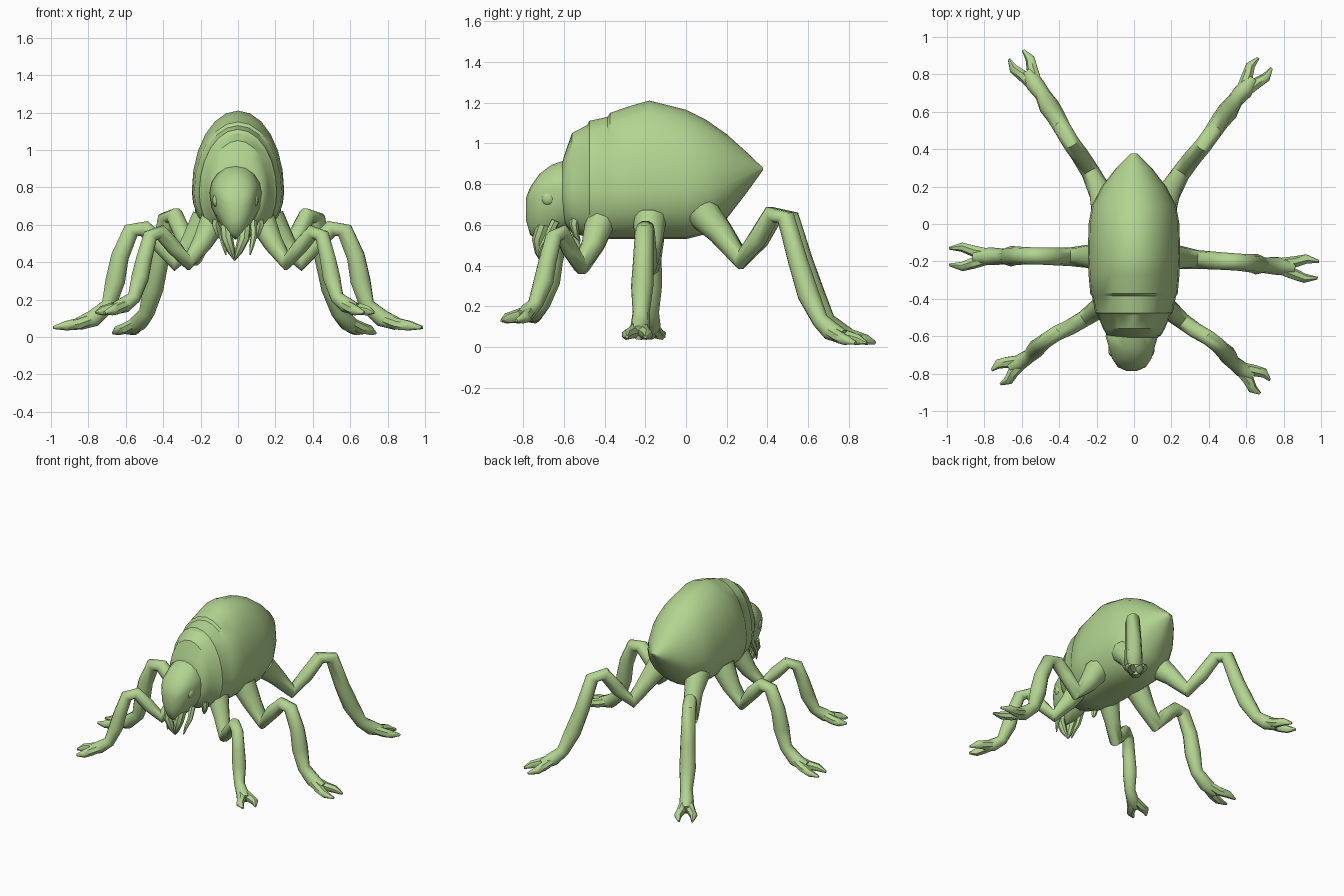
import bpy, bmesh
from math import sin, cos, pi, radians
from mathutils import Vector, Matrix

if "Cube" in bpy.data.objects:
    bpy.data.objects.remove(bpy.data.objects["Cube"])

green = bpy.data.materials.new("green_shell")
green.diffuse_color = (0.45, 0.66, 0.28, 1)
green.use_nodes = True
green.node_tree.nodes["Principled BSDF"].inputs["Base Color"].default_value = green.diffuse_color


def finish(bm, name, angle=35):
    bmesh.ops.recalc_face_normals(bm, faces=bm.faces)
    me = bpy.data.meshes.new(name)
    bm.to_mesh(me)
    bm.free()
    ob = bpy.data.objects.new(name, me)
    bpy.context.collection.objects.link(ob)
    me.materials.append(green)
    bpy.ops.object.select_all(action='DESELECT')
    ob.select_set(True)
    bpy.context.view_layer.objects.active = ob
    bpy.ops.object.shade_smooth_by_angle(angle=radians(angle))
    return ob


def skin(bm, rings):
    loops = [[bm.verts.new(p) for p in r] for r in rings]
    n = len(loops[0])
    for a, b in zip(loops, loops[1:]):
        for i in range(n):
            j = (i + 1) % n
            bm.faces.new((a[i], a[j], b[j], b[i]))
    bm.faces.new(loops[0])
    bm.faces.new(loops[-1])


def egg_ring(y, zb, zm, zt, w, p, cx=0, n=24):
    # cross-section with its widest line at zm; p shapes the lower half
    ring = []
    for i in range(n):
        a = 2 * pi * i / n
        s, c = sin(a), cos(a)
        if c >= 0:
            x, z = w * s, zm + (zt - zm) * c
        else:
            x, z = w * (1 if s > 0 else -1) * abs(s) ** p, zm + (zm - zb) * c
        ring.append((cx + x, y, z))
    return ring


def tube(bm, pts, radii, n=8):
    pts = [Vector(p) for p in pts]
    d = pts[-1] - pts[0]
    side = Vector((-d.y, d.x, 0))
    side = side.normalized() if side.length > 1e-4 else Vector((1, 0, 0))
    rings = []
    for i, (p, r) in enumerate(zip(pts, radii)):
        t = (pts[min(i + 1, len(pts) - 1)] - pts[max(i - 1, 0)]).normalized()
        up = side.cross(t).normalized()
        rings.append([p + r * (side * cos(2 * pi * k / n) + up * sin(2 * pi * k / n)) for k in range(n)])
    skin(bm, rings)


# body: stepped plates tapering to a pointed tail
bm = bmesh.new()
skin(bm, [egg_ring(*r) for r in (
    (-.61, .66, .76, .90, .12, .8), (-.595, .60, .77, .95, .145, .8),
    (-.56, .56, .77, 1.05, .165, .8), (-.485, .54, .77, 1.09, .195, .8),
    (-.475, .535, .77, 1.11, .207, .8), (-.385, .53, .77, 1.13, .225, .8),
    (-.372, .53, .77, 1.15, .234, .8), (-.27, .53, .77, 1.185, .243, .8),
    (-.18, .53, .78, 1.21, .247, .8), (0, .53, .78, 1.165, .243, .8),
    (.10, .555, .78, 1.115, .225, .9), (.20, .63, .80, 1.045, .172, 1.1),
    (.30, .76, .845, .955, .095, 1.2), (.378, .868, .874, .88, .015, 1))])
finish(bm, "body")

# head
bm = bmesh.new()
skin(bm, [egg_ring(*r, cx=-.012, n=16) for r in (
    (-.54, .62, .76, .88, .12, 1), (-.60, .56, .77, .915, .14, 1.1),
    (-.66, .53, .77, .895, .122, 1.2), (-.72, .52, .76, .85, .105, 1.3),
    (-.765, .55, .73, .785, .075, 1.2), (-.785, .62, .69, .735, .03, 1))])
finish(bm, "head", 45)

# eyes, mandibles and palps
for s, tag in ((1, "right"), (-1, "left")):
    bm = bmesh.new()
    m = Matrix.Translation((s * .1 - .014, -.675, .73)) @ Matrix.Diagonal((.024, .036, .036, 1))
    bmesh.ops.create_uvsphere(bm, u_segments=12, v_segments=8, radius=1, matrix=m)
    finish(bm, "eye_" + tag, 60)

    bm = bmesh.new()
    tube(bm, [(s * .05 - .014, -.70, .60), (s * .045 - .014, -.725, .53),
              (s * .02 - .016, -.72, .46), (-.018, -.705, .41)], (.035, .032, .022, .004))
    finish(bm, "mandible_" + tag)

    bm = bmesh.new()
    tube(bm, [(s * .08, -.64, .62), (s * .085, -.68, .54), (s * .075, -.71, .49),
              (s * .065, -.725, .44)], (.022, .018, .013, .004), 6)
    tube(bm, [(s * .10, -.54, .66), (s * .12, -.55, .60), (s * .105, -.54, .55),
              (s * .09, -.52, .52)], (.03, .022, .016, .004), 6)
    finish(bm, "palps_" + tag)

# leg centre lines on the right side: hip, dip, knee, shin, foot, claw tip
LEGS = {
    "front_leg": [(.13, -.42, .62), (.19, -.46, .50), (.26, -.52, .40), (.33, -.57, .48),
                  (.40, -.61, .56), (.45, -.65, .54), (.48, -.68, .42), (.50, -.70, .32),
                  (.53, -.74, .21), (.58, -.78, .17), (.63, -.81, .15), (.70, -.87, .13)],
    "middle_leg": [(.17, -.18, .63), (.25, -.18, .50), (.34, -.19, .40), (.42, -.195, .50),
                   (.50, -.20, .58), (.57, -.205, .57), (.63, -.21, .43), (.655, -.215, .30),
                   (.69, -.22, .17), (.77, -.225, .10), (.85, -.235, .07), (.985, -.245, .05)],
    "back_leg": [(.15, .08, .66), (.19, .17, .56), (.25, .27, .43), (.31, .35, .53),
                 (.37, .42, .65), (.42, .49, .635), (.46, .55, .42), (.50, .60, .26),
                 (.54, .66, .13), (.585, .71, .08), (.63, .77, .05), (.70, .86, .02)],
}
RADII = (.085, .062, .05, .048, .046, .046, .05, .055, .042, .048, .036)

for name, path in LEGS.items():
    for s, tag in ((1, "right"), (-1, "left")):
        pts = [Vector((s * x, y, z)) for x, y, z in path]
        if s < 0:  # left legs are swung a few degrees, as in a walking pose
            hip = pts[0].copy()
            rot = Matrix.Rotation(radians(-5), 3, 'Z')
            pts = [hip + rot @ (p - hip) for p in pts]
        bm = bmesh.new()
        k = .88 if name == "front_leg" else 1
        tube(bm, pts[:-1], [r * k for r in RADII], 10)
        # two-toed claw
        foot, tip = pts[-2], pts[-1]
        d = (tip - pts[-3])
        out = Vector((-d.y, d.x, 0)).normalized()
        for c in (1, -1):
            tube(bm, [pts[-3] + out * c * .012, foot + out * c * .03,
                      foot.lerp(tip, .5) + out * c * .052, tip + out * c * .045],
                 (.03, .032, .026, .008), 7)
        finish(bm, name + "_" + tag, 50)
